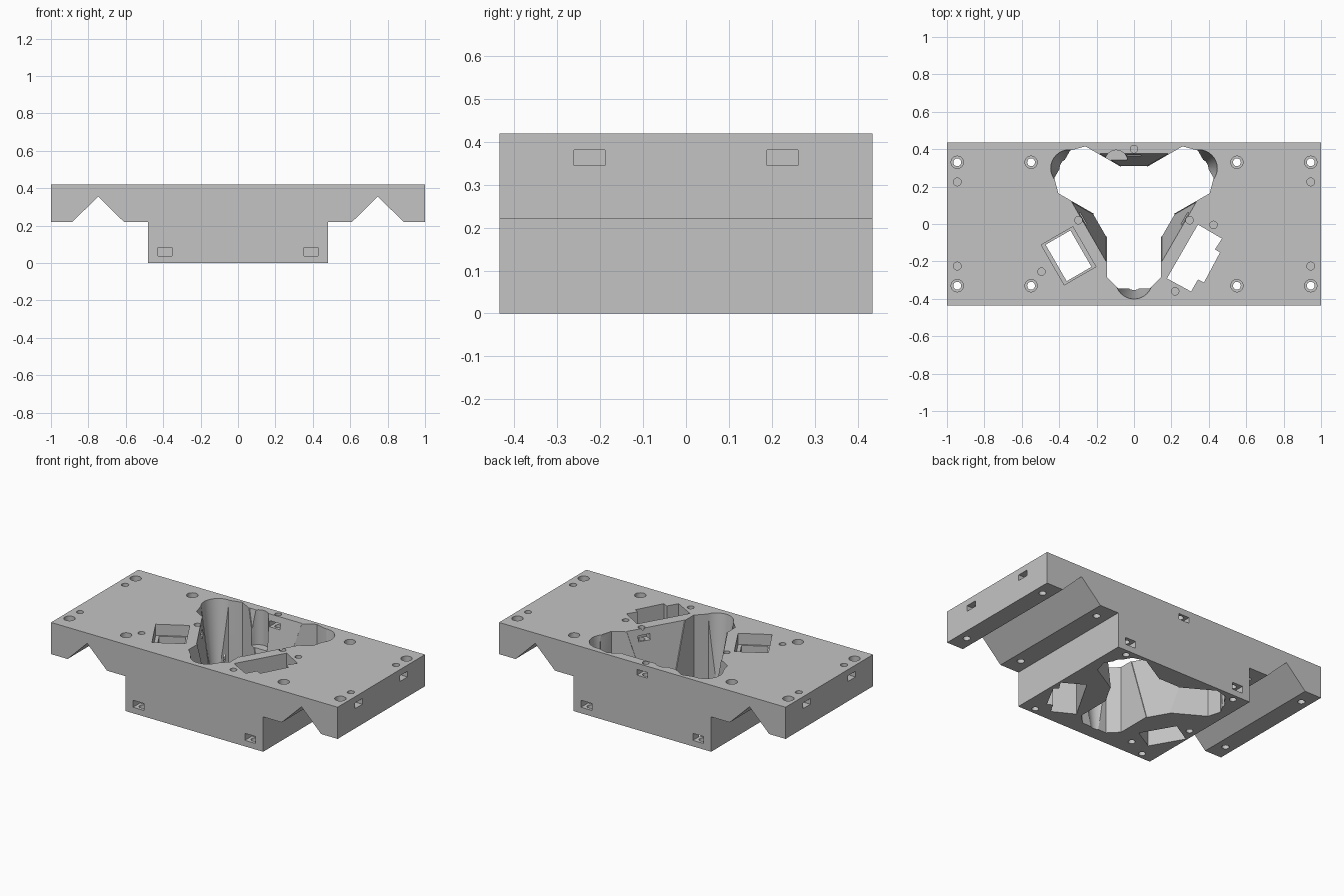
import bpy
import bmesh
from math import sin, cos, pi, radians

cube = bpy.data.objects.get("Cube")
if cube:
    bpy.data.objects.remove(cube)

grey = bpy.data.materials.new("plain_grey")
grey.use_nodes = True
grey.diffuse_color = (0.55, 0.55, 0.55, 1)
grey.node_tree.nodes["Principled BSDF"].inputs["Base Color"].default_value = grey.diffuse_color

TOP, HALF_Y = 0.42, 0.435
CENTRE = 0.098          # y of the three-way opening's axis
EPS = 0.01


def loft(name, lower, upper):
    """Solid between two matching rings of 3D points."""
    bm = bmesh.new()
    a = [bm.verts.new(p) for p in lower]
    b = [bm.verts.new(p) for p in upper]
    bm.faces.new(a[::-1])
    bm.faces.new(b)
    for i in range(len(a)):
        j = (i + 1) % len(a)
        bm.faces.new((a[i], a[j], b[j], b[i]))
    bmesh.ops.recalc_face_normals(bm, faces=bm.faces)
    mesh = bpy.data.meshes.new(name)
    bm.to_mesh(mesh)
    bm.free()
    mesh.materials.append(grey)
    obj = bpy.data.objects.new(name, mesh)
    bpy.context.collection.objects.link(obj)
    return obj


# Base plate with two V grooves and a deep central block
half = [(0.48, 0), (0.48, 0.22), (0.61, 0.22), (0.748, 0.355), (0.885, 0.22), (1, 0.22), (1, TOP)]
profile = half + [(-x, z) for x, z in reversed(half)]
body = loft("grooved_base", [(x, -HALF_Y, z) for x, z in profile],
            [(x, HALF_Y, z) for x, z in profile])


def cut(lower, z0, z1, upper=None):
    """Subtract a vertical or tapered prism from the base."""
    tool = loft("cutter", [(x, y, z0) for x, y in lower], [(x, y, z1) for x, y in upper or lower])
    tool.hide_render = True
    mod = body.modifiers.new("cut", 'BOOLEAN')
    mod.operation = 'DIFFERENCE'
    mod.solver = 'EXACT'
    mod.object = tool
    bpy.context.view_layer.objects.active = body
    bpy.ops.object.modifier_apply(modifier=mod.name)
    bpy.data.objects.remove(tool)


def ring(x, y, r, n=20):
    return [(x + r * cos(2 * pi * i / n), y + r * sin(2 * pi * i / n)) for i in range(n)]


def turn(points, angle, x=0, y=0):
    c, s = cos(angle), sin(angle)
    return [(x + u * c - v * s, y + u * s + v * c) for u, v in points]


def rect(x, y, w, d, angle=0):
    return turn([(-w / 2, -d / 2), (w / 2, -d / 2), (w / 2, d / 2), (-w / 2, d / 2)], angle, x, y)


def hexagon(apothem, half_len):
    """Truncated triangle with long sides between the lobes."""
    pts = []
    for k in range(3):
        pts += turn([(half_len, apothem), (-half_len, apothem)], k * 2 * pi / 3, 0, CENTRE)
    return pts


# Three-way opening: tapered core, straight lobes, flared round ends
cut(hexagon(0.21, 0.065), -EPS, TOP + EPS, hexagon(0.28, 0.185))
lobe = [(0, -0.145), (0.383, -0.145), (0.443, -0.085), (0.443, 0.085), (0.383, 0.145), (0, 0.145)]
for k in range(3):
    angle = radians(-90 + 120 * k)
    cut(turn(lobe, angle, 0, CENTRE), -EPS, TOP + EPS)
    cx, cy = 0.4 * cos(angle), CENTRE + 0.4 * sin(angle)
    cut(ring(cx, cy, 0.05, 32), -EPS, TOP + EPS, ring(cx, cy, 0.1, 32))

# Round groove in the rear wall
cut(ring(-0.095, 0.335, 0.06, 24), 0.2, TOP + EPS)

# Stepped rectangular window on one side, notched window on the other
cut(rect(-0.35, -0.17, 0.153, 0.225, radians(30)), -EPS, TOP + EPS)
cut(rect(-0.35, -0.17, 0.195, 0.247, radians(30)), 0.35, TOP + EPS)
cut([(0.342, -0.003), (0.47, -0.078), (0.433, -0.136), (0.46, -0.152),
     (0.374, -0.313), (0.342, -0.297), (0.305, -0.361), (0.176, -0.291)], -EPS, TOP + EPS)

# Counterbored bolt holes and small end holes with nut slots
for sx in (-1, 1):
    for sy in (-1, 1):
        for x in (0.55, 0.945):
            cut(ring(sx * x, sy * 0.33, 0.021), 0.1, TOP + EPS)
            cut(ring(sx * x, sy * 0.33, 0.033), 0.36, TOP + EPS)
        cut(ring(sx * 0.945, sy * 0.225, 0.021), 0.3, TOP + EPS)
        cut(rect(sx * 0.965, sy * 0.225, 0.1, 0.073), 0.345, 0.381)
        cut(ring(sx * 0.39, sy * 0.395, 0.02), -EPS, 0.12)
        cut(rect(sx * 0.39, sy * 0.41, 0.075, 0.09), 0.038, 0.082)
    # Slots opening into the central well
    cut(ring(sx * 0.297, 0.02, 0.02), 0.3, TOP + EPS)
    cut(rect(sx * 0.27, 0.03, 0.1, 0.075, radians(-30 * sx)), 0.345, 0.381)
cut(ring(0, 0.4, 0.02), 0.3, TOP + EPS)
cut(rect(0, 0.4, 0.075, 0.14), 0.345, 0.381)

# Blind screw holes around the windows
for x, y in ((0.425, -0.005), (0.22, -0.36), (-0.495, -0.255)):
    cut(ring(x, y, 0.02), 0.3, TOP + EPS)
for x, y in ((-0.26, -0.33), (-0.43, -0.03)):
    cut(ring(x, y, 0.02), -EPS, 0.12)

bpy.ops.object.select_all(action='DESELECT')
body.select_set(True)
bpy.context.view_layer.objects.active = body
bpy.ops.object.shade_smooth_by_angle(angle=radians(25))
